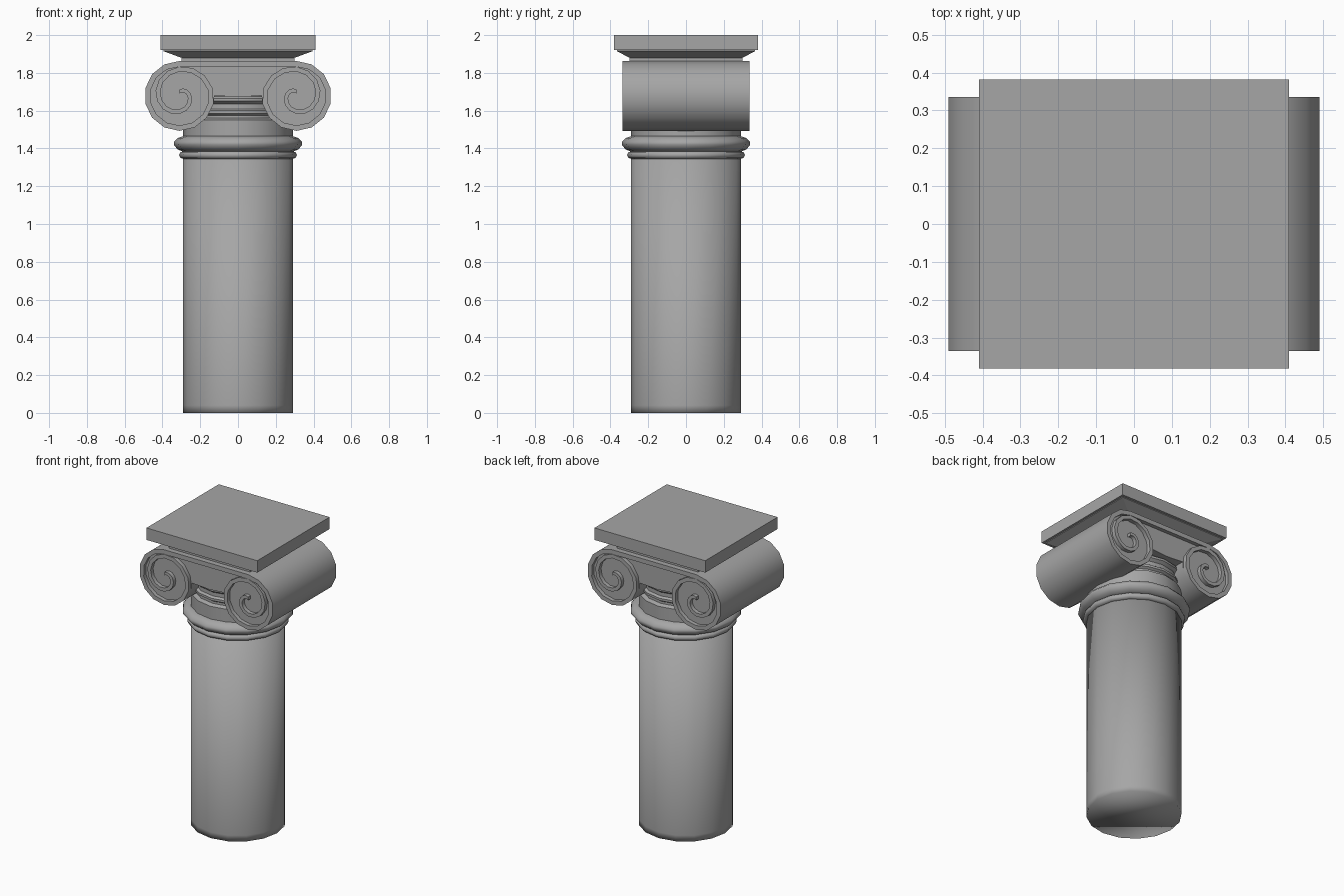
import bpy, bmesh, math

if "Cube" in bpy.data.objects:
    bpy.data.objects.remove(bpy.data.objects["Cube"], do_unlink=True)

stone = bpy.data.materials.new("grey stone")
stone.use_nodes = True
GREY = (0.38, 0.38, 0.38, 1)
stone.diffuse_color = GREY
stone.node_tree.nodes["Principled BSDF"].inputs["Base Color"].default_value = GREY


def finish(bm, name, angle=None):
    """Turn a bmesh into an object; angle sets which edges stay sharp."""
    bmesh.ops.remove_doubles(bm, verts=bm.verts, dist=0.0001)
    bmesh.ops.recalc_face_normals(bm, faces=bm.faces)
    mesh = bpy.data.meshes.new(name)
    bm.to_mesh(mesh)
    bm.free()
    mesh.materials.append(stone)
    obj = bpy.data.objects.new(name, mesh)
    bpy.context.collection.objects.link(obj)
    if angle:
        bpy.ops.object.select_all(action='DESELECT')
        obj.select_set(True)
        bpy.context.view_layer.objects.active = obj
        bpy.ops.object.shade_smooth_by_angle(angle=math.radians(angle))
    return obj


def loft(rings, name, angle=None):
    """Skin a stack of equal closed rings and cap both ends."""
    bm = bmesh.new()
    rows = [[bm.verts.new(p) for p in ring] for ring in rings]
    for a, b in zip(rows, rows[1:]):
        for i in range(len(a)):
            j = (i + 1) % len(a)
            bm.faces.new((a[i], a[j], b[j], b[i]))
    bm.faces.new(rows[0])
    bm.faces.new(rows[-1])
    return finish(bm, name, angle)


def turned(profile, name, angle, sides=16):
    steps = [math.tau * i / sides for i in range(sides)]
    return loft([[(r * math.cos(a), r * math.sin(a), z) for a in steps]
                 for r, z in profile], name, angle)


def stepped(profile, name):
    return loft([[(-x, -y, z), (x, -y, z), (x, y, z), (-x, y, z)]
                 for x, y, z in profile], name)


# Shaft and turned mouldings
turned([(0.29, 0), (0.29, 0.04), (0.29, 1.36)], "shaft", 100)
turned([(0.29, 1.345), (0.305, 1.35), (0.312, 1.365), (0.305, 1.38),
        (0.29, 1.385)], "lower_ring", 50)
turned([(0.29, 1.383), (0.32, 1.395), (0.34, 1.42), (0.338, 1.435),
        (0.32, 1.455), (0.29, 1.465)], "collar", 50)
turned([(0.29, 1.46), (0.29, 1.55), (0.265, 1.56), (0.265, 1.575),
        (0.28, 1.585), (0.28, 1.6), (0.265, 1.61), (0.265, 1.635),
        (0.285, 1.65), (0.285, 1.665), (0.27, 1.675), (0.27, 1.72)],
       "neck", 35)

# Top slab with its flared underside
stepped([(0.3, 0.3, 1.84), (0.3, 0.3, 1.88), (0.395, 0.365, 1.915),
         (0.395, 0.365, 1.93)], "slab_moulding")
stepped([(0.41, 0.382, 1.92), (0.41, 0.382, 2)], "top_slab")

# Scroll block: two rolls joined by a band
CX, CZ, R, SIDES = 0.31, 1.678, 0.185, 14
FACE, RIM = 0.31, 0.336


def polar(r, turn):
    a = math.pi / 2 + math.tau * turn
    return (-CX + r * math.cos(a), CZ + r * math.sin(a))


left = [polar(R, k / SIDES) for k in range(11)] + [(-0.125, 1.68)]
outline = left + [(0, 1.672)] + [(-x, z) for x, z in reversed(left)]
loft([[(x, y, z) for x, z in outline] for y in (-FACE, FACE)],
     "scroll_block", 40)

# Raised spiral rims, running from the band's middle into each scroll's eye
path = [((0, CZ + R), (0, CZ + R - 0.03))]
for k in range(2 * SIDES + 1):
    t = k / SIDES
    outer = R - 0.12 * max(0, t - 0.75)
    path.append((polar(outer, t), polar(outer - 0.03 + 0.004 * t, t)))

for sx, side in ((-1, "left"), (1, "right")):
    for sy, end in ((-1, "front"), (1, "back")):
        loft([[(sx * o[0], sy * FACE, o[1]), (sx * o[0], sy * RIM, o[1]),
               (sx * i[0], sy * RIM, i[1]), (sx * i[0], sy * FACE, i[1])]
              for o, i in path], f"{end}_{side}_spiral", 40)
